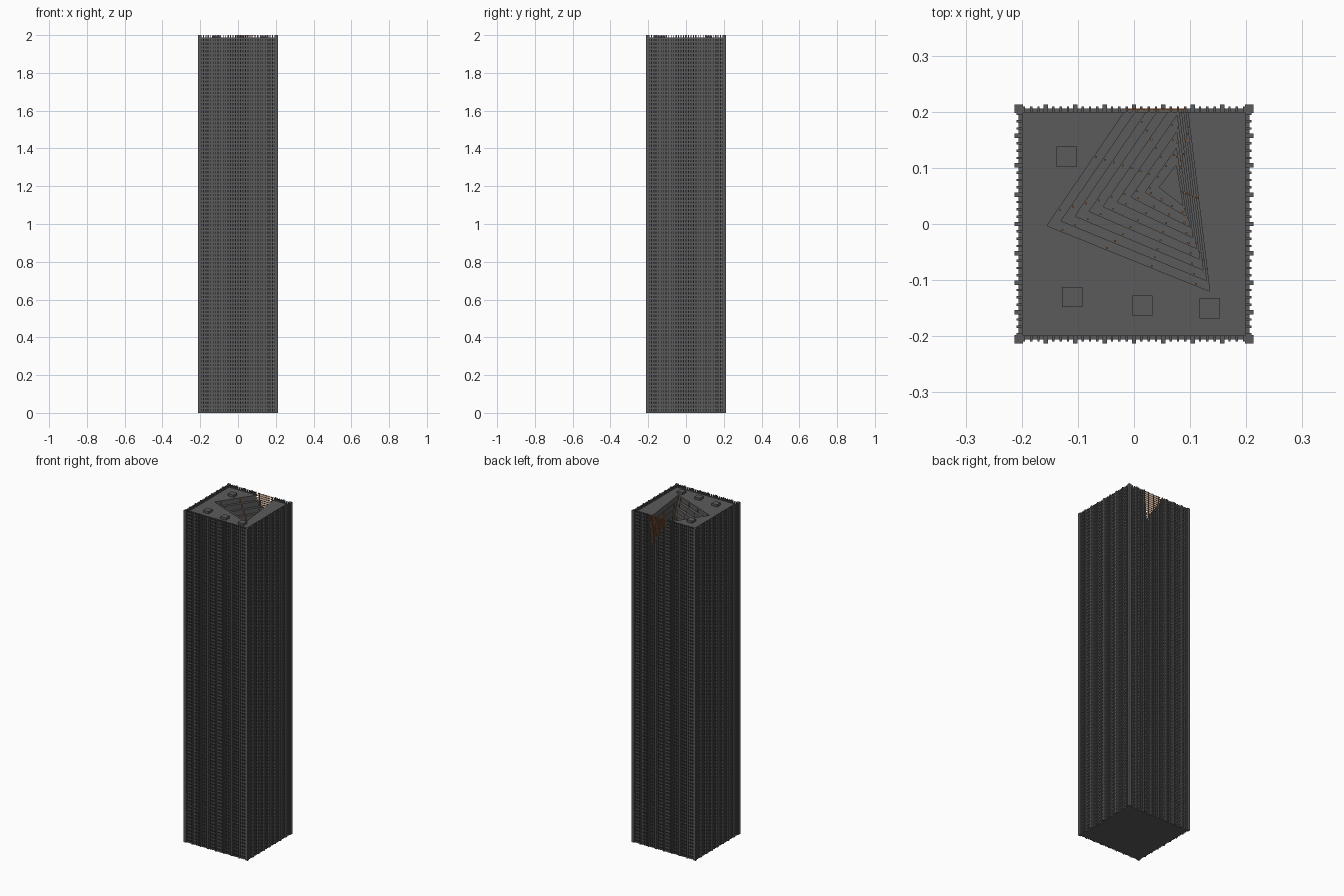
import bpy, bmesh, math, random
from mathutils import Vector, Matrix

if "Cube" in bpy.data.objects:
    bpy.data.objects.remove(bpy.data.objects["Cube"])

random.seed(4)
TOP, ROOF, STEP, LEVELS = 2.0, 1.985, 0.03, 9
IN, EDGE = 0.200, 0.213          # body half width, outermost half width


def material(name, rgb):
    m = bpy.data.materials.new(name)
    m.diffuse_color = (*rgb, 1)
    m.use_nodes = True
    m.node_tree.nodes["Principled BSDF"].inputs["Base Color"].default_value = m.diffuse_color
    return m


concrete = material("dark_concrete", (0.105, 0.105, 0.105))
rust = material("rusty_steel", (0.42, 0.13, 0.03))


def add_box(bm, x0, x1, y0, y1, z0, z1, rot=0.0):
    if x1 - x0 < 1e-4 or z1 - z0 < 1e-4:
        return
    c = Vector(((x0 + x1) / 2, (y0 + y1) / 2, (z0 + z1) / 2))
    m = (Matrix.Rotation(rot, 4, 'Z') @ Matrix.Translation(c)
         @ Matrix.Diagonal((x1 - x0, y1 - y0, z1 - z0, 1)))
    bmesh.ops.create_cube(bm, size=1, matrix=m)


def finish(bm, name, mat):
    bmesh.ops.recalc_face_normals(bm, faces=bm.faces[:])
    me = bpy.data.meshes.new(name)
    bm.to_mesh(me)
    bm.free()
    ob = bpy.data.objects.new(name, me)
    bpy.context.collection.objects.link(ob)
    me.materials.append(mat)
    return ob


def triangle(k):
    """Outline of the broken-out cavity at level k (0 = roof)."""
    t = k / (LEVELS - 1)
    outer = [(-0.155, -0.003), (0.135, -0.12), (0.079, 0.341)]
    inner = [(0.045, 0.065), (0.087, 0.033), (0.075, 0.105)]
    return [Vector(a).lerp(Vector(b), t) for a, b in zip(outer, inner)]


def gap(z, y=0.205):
    """Span missing from the back wall at height z, or None."""
    k = max(0, int((ROOF - z) / STEP))
    if k >= LEVELS:
        return None
    a, b, c = triangle(k)
    if c.y <= y:
        return None
    return (a.lerp(c, (y - a.y) / (c.y - a.y)).x,
            b.lerp(c, (y - b.y) / (c.y - b.y)).x)


def column_top(x):
    z = TOP - 0.001
    while gap(z) and gap(z)[0] < x < gap(z)[1]:
        z -= 0.005
    return min(TOP, z + 0.001)


# Solid body with the stepped triangular cavity cut down from the roof
bm = bmesh.new()
add_box(bm, -IN, IN, -IN, IN, 0, ROOF)
body = finish(bm, "tower_body", concrete)
for k in range(LEVELS):
    bm = bmesh.new()
    z0, tri = ROOF - STEP * (k + 1), triangle(k)
    lo = [bm.verts.new((p.x, p.y, z0)) for p in tri]
    hi = [bm.verts.new((p.x, p.y, 2.1 + 0.01 * k)) for p in tri]
    bm.faces.new(lo[::-1])
    bm.faces.new(hi)
    for i in range(3):
        j = (i + 1) % 3
        bm.faces.new((lo[i], lo[j], hi[j], hi[i]))
    cutter = finish(bm, "cavity_cutter", concrete)
    cutter.hide_render = True
    mod = body.modifiers.new("cut", 'BOOLEAN')
    mod.operation, mod.solver, mod.object = 'DIFFERENCE', 'EXACT', cutter
    bpy.context.view_layer.objects.active = body
    bpy.ops.object.modifier_apply(modifier=mod.name)
    bpy.data.objects.remove(cutter, do_unlink=True)

# Facade lattice on four sides; the back (side 2) is broken around the cavity
beams, mullions, piers = bmesh.new(), bmesh.new(), bmesh.new()
BAY = 0.0523
for side in range(4):
    rot = side * math.pi / 2
    back = side == 2

    def top(x):
        return column_top(-x) if back else TOP

    for r in range(100):                                   # floor bands
        z0 = r * 0.02
        z1 = z0 + 0.008
        g = gap(z0) if back else None
        spans = [(-0.206, -g[1]), (-g[0], 0.206)] if g else [(-0.206, 0.206)]
        for a, b in spans:
            add_box(beams, a, b, -0.206, -IN + 0.001, z0, z1, rot)
    for i in range(-15, 16):                               # thin mullions
        x = i * BAY / 4
        if i % 4:
            add_box(mullions, x - 0.002, x + 0.002, -0.209, -IN + 0.001,
                    0, top(x), rot)
    for i in range(-3, 4):                                 # main piers
        x = i * BAY
        add_box(piers, x - 0.004, x + 0.004, -EDGE, -IN + 0.001, 0, top(x), rot)
    add_box(piers, -EDGE, -0.198, -EDGE, -0.198, 0, TOP, rot)  # corner post
finish(beams, "floor_bands", concrete)
finish(mullions, "window_mullions", concrete)
finish(piers, "facade_piers", concrete)

# Exposed steel grid left hanging in the back wall opening
bm = bmesh.new()
for i in range(-2, 14):
    x = i * BAY / 6
    z0 = column_top(x)
    add_box(bm, x - 0.0013, x + 0.0013, 0.203, 0.2056, z0, TOP)
for i in range(12):
    z = TOP - 0.004 - i * 0.0125
    g = gap(z)
    if g:
        add_box(bm, g[0], g[1], 0.203, 0.2056, z - 0.0013, z + 0.0013)
finish(bm, "exposed_wall_steel", rust)

# Bare upright bars standing on the broken floor edges
bm = bmesh.new()
for k in range(LEVELS - 1):
    t0, t1 = triangle(k), triangle(k + 1)
    z0 = ROOF - STEP * (k + 1)
    for e in range(3):
        j = (e + 1) % 3
        for f in (0.08, 0.36, 0.64, 0.92):
            p = t0[e].lerp(t0[j], f).lerp(t1[e].lerp(t1[j], f), 0.2)
            if p.y < 0.19:
                h = random.uniform(0.022, 0.034)
                add_box(bm, p.x - 0.0015, p.x + 0.0015, p.y - 0.0015,
                        p.y + 0.0015, z0, min(TOP, z0 + h))
finish(bm, "exposed_floor_bars", rust)

# Low service boxes on the roof
bm = bmesh.new()
for x, y in ((-0.12, 0.12), (-0.11, -0.13), (0.015, -0.145), (0.135, -0.15)):
    add_box(bm, x - 0.018, x + 0.018, y - 0.018, y + 0.018, ROOF - 0.002, TOP - 0.001)
finish(bm, "roof_service_boxes", concrete)
